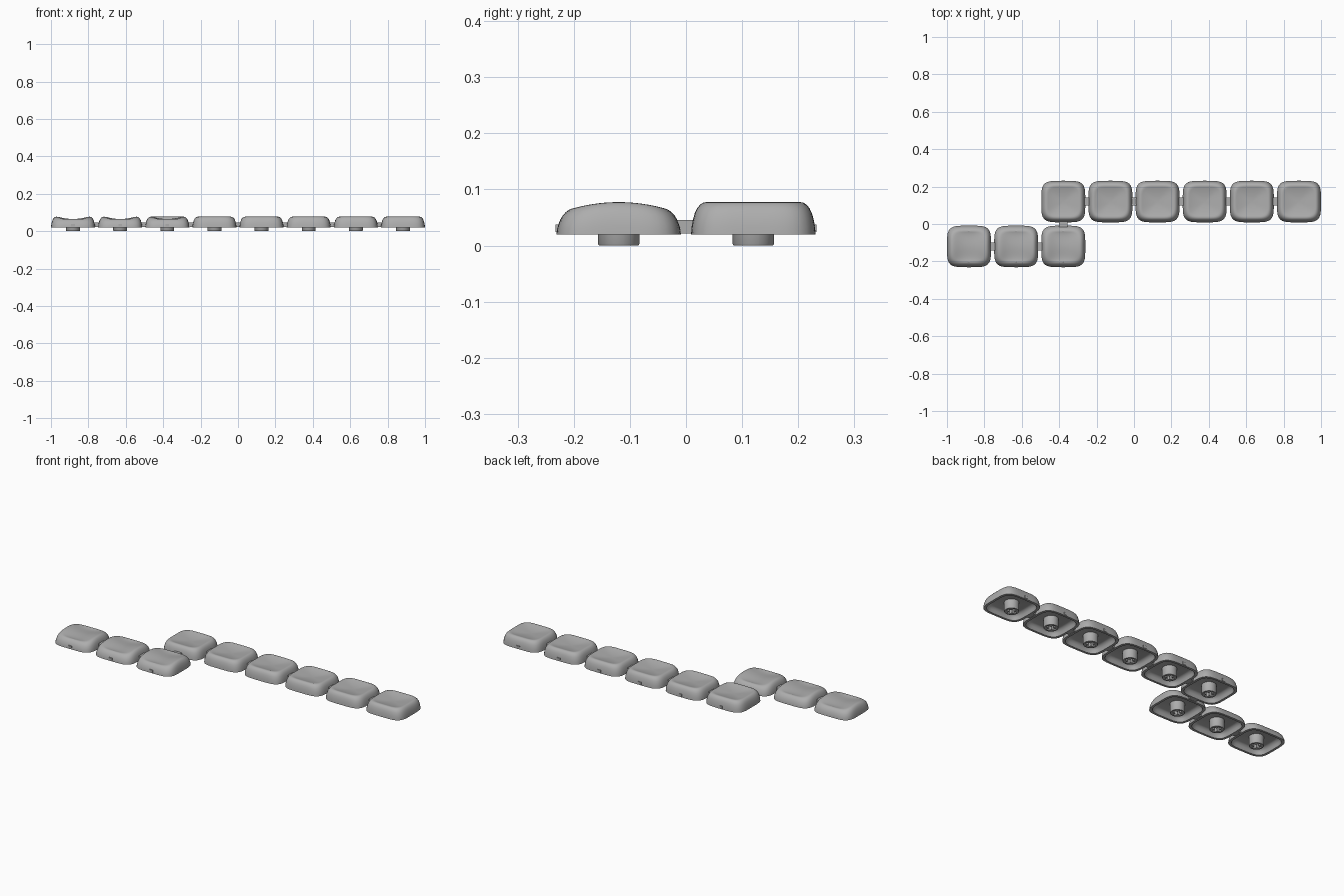
import bpy, bmesh, math
from mathutils import Matrix, Vector

cube = bpy.data.objects.get("Cube")
if cube:
    bpy.data.objects.remove(cube, do_unlink=True)

grey = bpy.data.materials.new("grey plastic")
grey.use_nodes = True
grey.diffuse_color = (0.42, 0.42, 0.42, 1)
grey.node_tree.nodes["Principled BSDF"].inputs["Base Color"].default_value = grey.diffuse_color

PITCH, ROW_Y = 0.252, 0.12
HALF_X, HALF_Y, BASE = 0.1175, 0.111, 0.02
TOP, SHOULDER, DIP = 0.0775, 0.75, 0.012
SIDES = 64


def finish(bm, name, smooth=35):
    bmesh.ops.recalc_face_normals(bm, faces=bm.faces)
    mesh = bpy.data.meshes.new(name)
    bm.to_mesh(mesh)
    bm.free()
    mesh.materials.append(grey)
    obj = bpy.data.objects.new(name, mesh)
    bpy.context.collection.objects.link(obj)
    bpy.ops.object.select_all(action="DESELECT")
    obj.select_set(True)
    bpy.context.view_layer.objects.active = obj
    bpy.ops.object.shade_smooth_by_angle(angle=math.radians(smooth))
    return obj


def loft(bm, rings):
    """Skin successive rings of points and close both ends."""
    loops = [[bm.verts.new(p) for p in ring] for ring in rings]
    for a, b in zip(loops, loops[1:]):
        for i in range(len(a)):
            j = (i + 1) % len(a)
            bm.faces.new((a[i], a[j], b[j], b[i]))
    bm.faces.new(loops[0])
    bm.faces.new(loops[-1])


def squircle(scale):
    for i in range(SIDES):
        t = math.tau * i / SIDES
        c, s = math.cos(t), math.sin(t)
        r = scale / (abs(c) ** 4.5 + abs(s) ** 4.5) ** (1 / 4.5)
        yield r * c, r * s


def cap_ring(scale, z, saddle, outside=True):
    ring = []
    for u, v in squircle(scale):
        h = z - BASE
        if outside:
            inner = min(scale / SHOULDER, 1)
            if saddle:
                h *= 1 - 0.36 * v * v
                h -= DIP * max(0, 1 - (u / SHOULDER) ** 2) * (1 - inner ** 4)
            else:
                h -= DIP * (1 - inner ** 2)
        ring.append((u * HALF_X, v * HALF_Y, BASE + h))
    return ring


def keycap(name, saddle):
    # hollow underside, rim, rounded walls, then the curved top
    inside = [(0.02, 0.05), (0.7, 0.05), (0.79, 0.046), (0.85, 0.036), (0.89, BASE)]
    walls = [(1, BASE), (0.99, 0.034), (0.97, 0.046), (0.94, 0.058),
             (0.9, 0.067), (0.85, 0.0735), (0.8, 0.0767), (SHOULDER, TOP)]
    top = [(SHOULDER * (1 - k / 12), TOP) for k in range(1, 12)] + [(0.01, TOP)]
    bm = bmesh.new()
    loft(bm, [cap_ring(s, z, saddle, False) for s, z in inside]
         + [cap_ring(s, z, saddle) for s, z in walls + top])
    return finish(bm, name)


def stem(name):
    # round post with a cross-shaped socket in its lower end
    radius, arm, slot = 0.037, 0.0265, 0.008
    corner = math.atan2(slot, arm)
    angles = {round(math.tau * i / 48, 5) for i in range(48)}
    for q in range(4):
        angles |= {round((q * math.pi / 2 + a) % math.tau, 5) for a in (corner, -corner)}

    def circle(r, z):
        return [(r * math.cos(a), r * math.sin(a), z) for a in sorted(angles)]

    def cross(z):
        ring = []
        for a in sorted(angles):
            c, s = max(abs(math.cos(a)), 1e-6), max(abs(math.sin(a)), 1e-6)
            r = max(min(arm / c, slot / s), min(slot / c, arm / s))
            ring.append((r * math.cos(a), r * math.sin(a), z))
        return ring

    bm = bmesh.new()
    loft(bm, [circle(radius, 0.052), circle(radius, 0.003), circle(radius - 0.002, 0),
              cross(0), cross(0.045)])
    return finish(bm, name)


def block(name, centre, size):
    bm = bmesh.new()
    bmesh.ops.create_cube(bm, size=1, matrix=Matrix.Translation(Vector(centre))
                          @ Matrix.Diagonal((*size, 1)))
    return finish(bm, name)


def place(source, name, x, y):
    obj = bpy.data.objects.new(name, source.data)
    obj.location = (x, y, 0)
    bpy.context.collection.objects.link(obj)


# Two rows of keys: dished ones behind, saddle-shaped ones in front
rows = [("back", ROW_Y, [(i - 1.5) * PITCH for i in range(6)], False),
        ("front", -ROW_Y, [(i - 3.5) * PITCH for i in range(3)], True)]
post = stem("stem")
for row, y, xs, saddle in rows:
    cap = keycap(row + "_keycap", saddle)
    for i, x in enumerate(xs):
        place(cap, f"{row}_keycap_{i + 1}", x, y)
        place(post, f"{row}_stem_{i + 1}", x, y)
        # small cut-off stub on the outer wall
        side = math.copysign(1, y)
        block(f"{row}_stub_{i + 1}", (x, y + side * 0.108, 0.031), (0.02, 0.01, 0.014))
        if i:
            block(f"{row}_link_{i}", (x - PITCH / 2, y, 0.034), (0.036, 0.044, 0.024))
    bpy.data.objects.remove(cap)
bpy.data.objects.remove(post)

# Link joining the two rows
block("row_link", (-1.5 * PITCH, 0, 0.034), (0.044, 0.036, 0.024))
